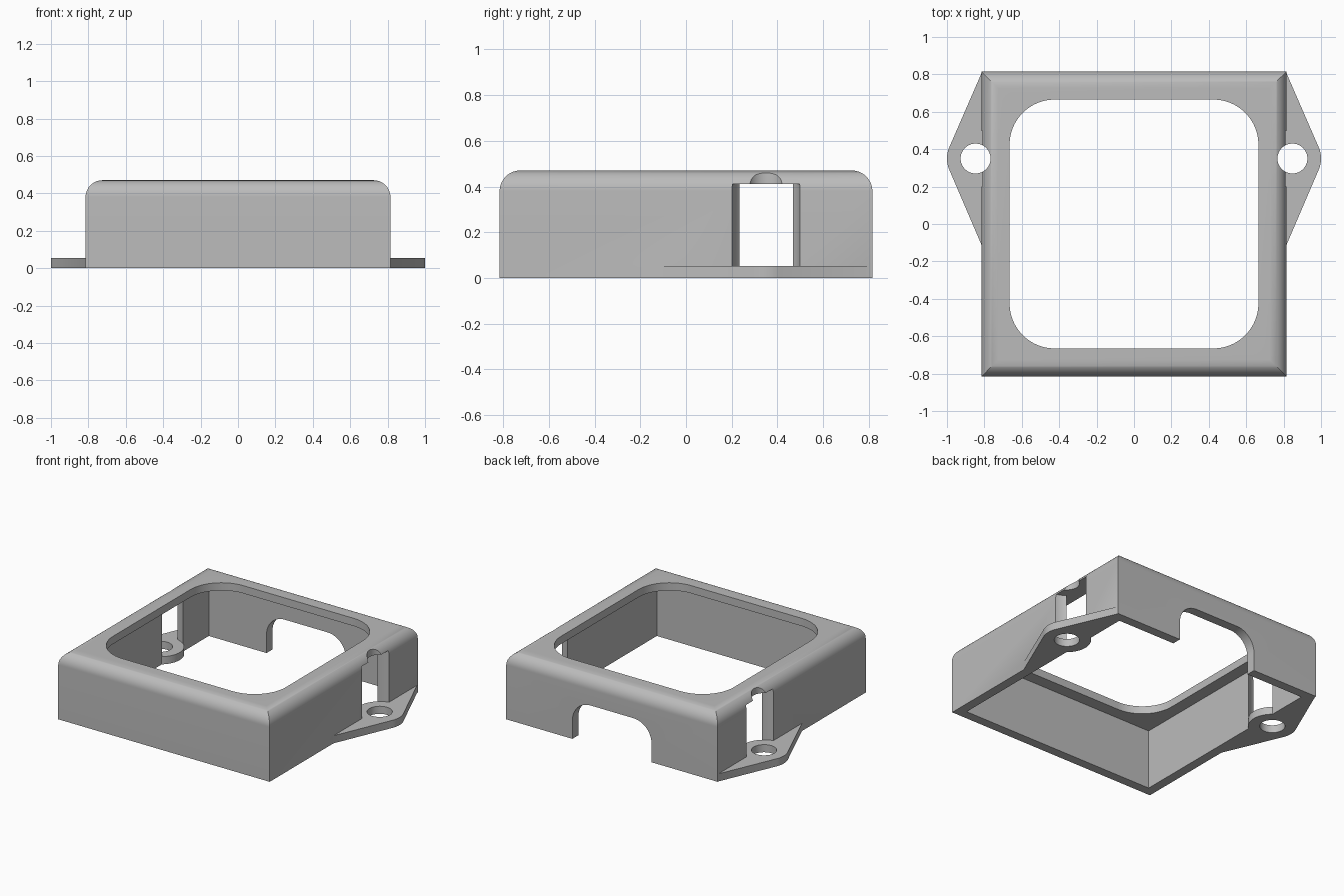
import bpy, bmesh, math
from mathutils import Vector, geometry

if "Cube" in bpy.data.objects:
    bpy.data.objects.remove(bpy.data.objects["Cube"])

HALF, HEIGHT, FILLET = 0.815, 0.47, 0.09
WALL, LID, TAB = 0.065, 0.054, 0.053
EAR_X, EAR_Y, EAR_R, HOLE_R = 0.847, 0.35, 0.153, 0.08

grey = bpy.data.materials.new("plain_grey")
grey.use_nodes = True
grey.diffuse_color = (0.5, 0.5, 0.5, 1)
grey.node_tree.nodes["Principled BSDF"].inputs["Base Color"].default_value = (0.5, 0.5, 0.5, 1)


def prism(name, points, lo, hi, axis="z"):
    """Extrude a 2D outline from lo to hi along the chosen axis."""
    place = {"x": lambda a, b, c: (c, a, b),
             "y": lambda a, b, c: (a, c, b),
             "z": lambda a, b, c: (a, b, c)}[axis]
    bm = bmesh.new()
    face = bm.faces.new([bm.verts.new(place(a, b, lo)) for a, b in points])
    moved = bmesh.ops.extrude_face_region(bm, geom=[face])["geom"]
    bmesh.ops.translate(bm, vec=Vector(place(0, 0, hi - lo)),
                        verts=[v for v in moved if isinstance(v, bmesh.types.BMVert)])
    bmesh.ops.recalc_face_normals(bm, faces=bm.faces)
    mesh = bpy.data.meshes.new(name)
    bm.to_mesh(mesh)
    bm.free()
    mesh.materials.append(grey)
    obj = bpy.data.objects.new(name, mesh)
    bpy.context.collection.objects.link(obj)
    return obj


def arc(cx, cy, r, start, end, steps):
    angles = [math.radians(start + (end - start) * i / steps) for i in range(steps + 1)]
    return [(cx + r * math.cos(a), cy + r * math.sin(a)) for a in angles]


def circle(cx, cy, r, steps=64):
    return arc(cx, cy, r, 0, 360, steps)[:-1]


def arch(half, low, top, r):
    """Upright outline with rounded upper corners."""
    return ([(-half, low), (half, low)] + arc(half - r, top - r, r, 0, 90, 16)
            + arc(r - half, top - r, r, 90, 180, 16))


def combine(target, other, operation):
    mod = target.modifiers.new(operation, "BOOLEAN")
    mod.operation, mod.solver, mod.object = operation, "EXACT", other
    bpy.context.view_layer.objects.active = target
    bpy.ops.object.modifier_apply(modifier=mod.name)
    bpy.data.objects.remove(other)


# Shell: two crossed rounded profiles give mitred top corners
profile = arch(HALF, 0, HEIGHT, FILLET)
frame = prism("housing_frame", profile, -1, 1, "x")
combine(frame, prism("cross_profile", profile, -1.1, 1.1, "y"), "INTERSECT")

# Hollow interior
inner = HALF - WALL
square = [(-inner, -inner), (inner, -inner), (inner, inner), (-inner, inner)]
combine(frame, prism("cavity", square, -0.1, HEIGHT - LID), "DIFFERENCE")

# Rounded window in the lid
win, r = 0.665, 0.24
c = win - r
window = (arc(c, c, r, 0, 90, 20) + arc(-c, c, r, 90, 180, 20)
          + arc(-c, -c, r, 180, 270, 20) + arc(c, -c, r, 270, 360, 20))
combine(frame, prism("window", window, 0.3, 0.6), "DIFFERENCE")

# Cable arch in the back wall
combine(frame, prism("cable_arch", arch(0.305, -0.1, 0.27, 0.14), 0.6, 1, "y"), "DIFFERENCE")

# Mounting ears with clearance slots and screw holes on both sides
for s in (1, -1):
    x = s * EAR_X
    combine(frame, prism("slot", circle(x, EAR_Y, EAR_R - 0.001), 0.05, 0.412), "DIFFERENCE")
    outline = [p for p in circle(x, EAR_Y, EAR_R) if abs(p[0]) > HALF]
    outline += [(s * (HALF - d), EAR_Y + e) for d, e in
                ((0.002, 0.462), (0.002, -0.467), (0.04, 0.45), (0.04, -0.45))]
    hull = [outline[i] for i in geometry.convex_hull_2d(outline)]
    combine(frame, prism("ear", hull, 0, TAB), "UNION")
    combine(frame, prism("ear_disc", circle(x, EAR_Y, EAR_R), 0, TAB), "UNION")
    combine(frame, prism("screw_hole", circle(x, EAR_Y, HOLE_R), -0.1, 0.6), "DIFFERENCE")

# Smooth curves, crisp edges
bpy.ops.object.select_all(action="DESELECT")
frame.select_set(True)
bpy.context.view_layer.objects.active = frame
bpy.ops.object.shade_smooth_by_angle(angle=math.radians(30))
